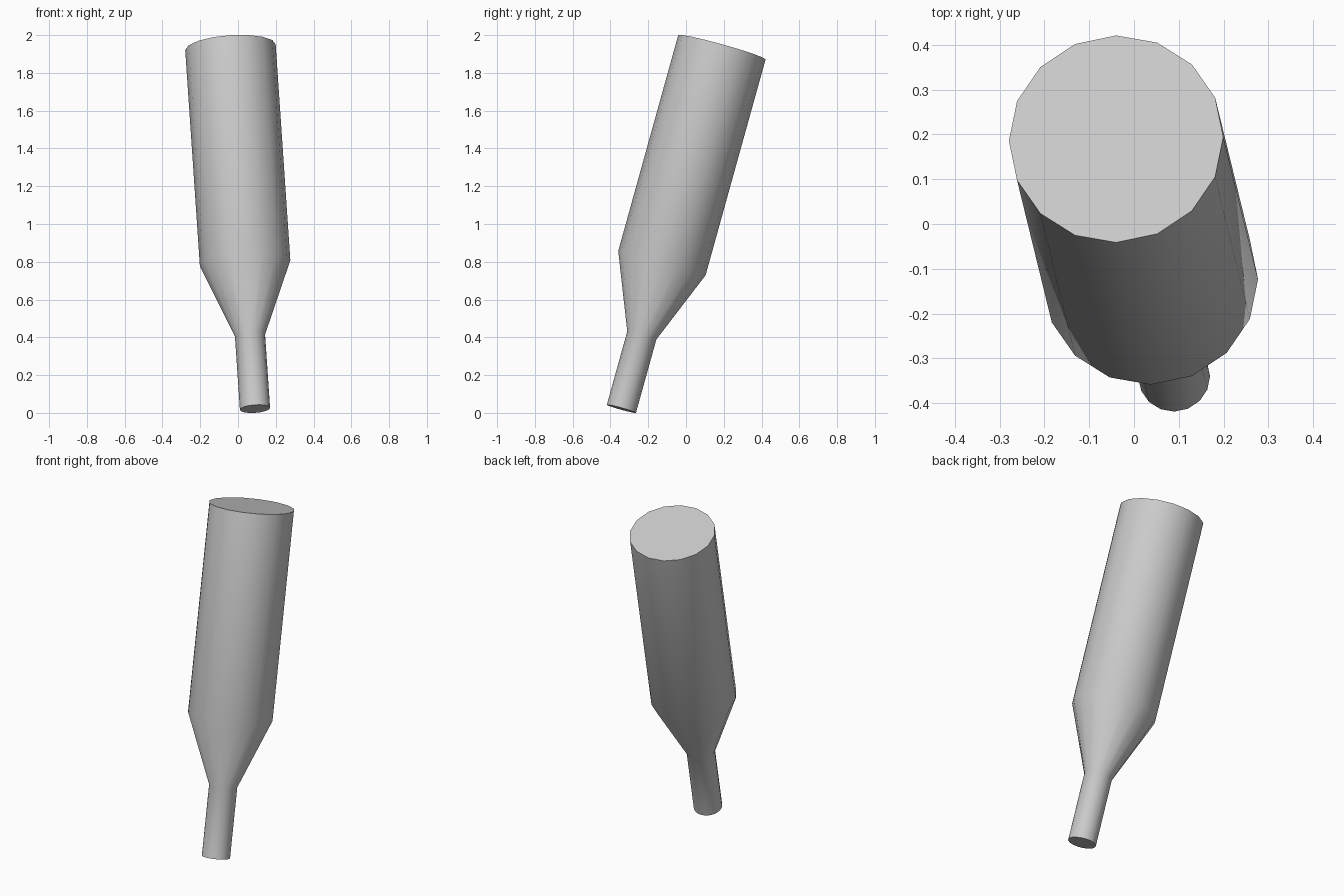
import bpy, bmesh, math
from mathutils import Vector, Matrix

if "Cube" in bpy.data.objects:
    bpy.data.objects.remove(bpy.data.objects["Cube"])

SIDES = 16
BASE = Vector((0.09, -0.342, 0.0215))
TOP = Vector((-0.04, 0.19, 1.9355))
# (fraction along the axis, radius): neck, taper, barrel
PROFILE = [(0.0, 0.08), (0.203, 0.08), (0.403, 0.24), (1.0, 0.24)]

# tilted frame of the body
axis = TOP - BASE
z = axis.normalized()
y = Vector((0, z.z, -z.y)).normalized()
x = y.cross(z)
frame = Matrix((x, y, z)).transposed().to_4x4()
frame.translation = BASE

# stacked rings, bridged and capped
bm = bmesh.new()
rings = []
for t, r in PROFILE:
    angles = [2 * math.pi * i / SIDES for i in range(SIDES)]
    rings.append([bm.verts.new((r * math.cos(a), r * math.sin(a), t * axis.length))
                  for a in angles])
for low, high in zip(rings, rings[1:]):
    for i in range(SIDES):
        j = (i + 1) % SIDES
        bm.faces.new((low[i], low[j], high[j], high[i]))
bm.faces.new(rings[-1])
bm.faces.new(rings[0][::-1])

mesh = bpy.data.meshes.new("tapered_club")
bm.to_mesh(mesh)
bm.free()
club = bpy.data.objects.new("tapered_club", mesh)
bpy.context.collection.objects.link(club)
club.matrix_world = frame

# smooth sides, crisp end caps
bpy.context.view_layer.objects.active = club
club.select_set(True)
bpy.ops.object.shade_smooth_by_angle(angle=math.radians(40))
